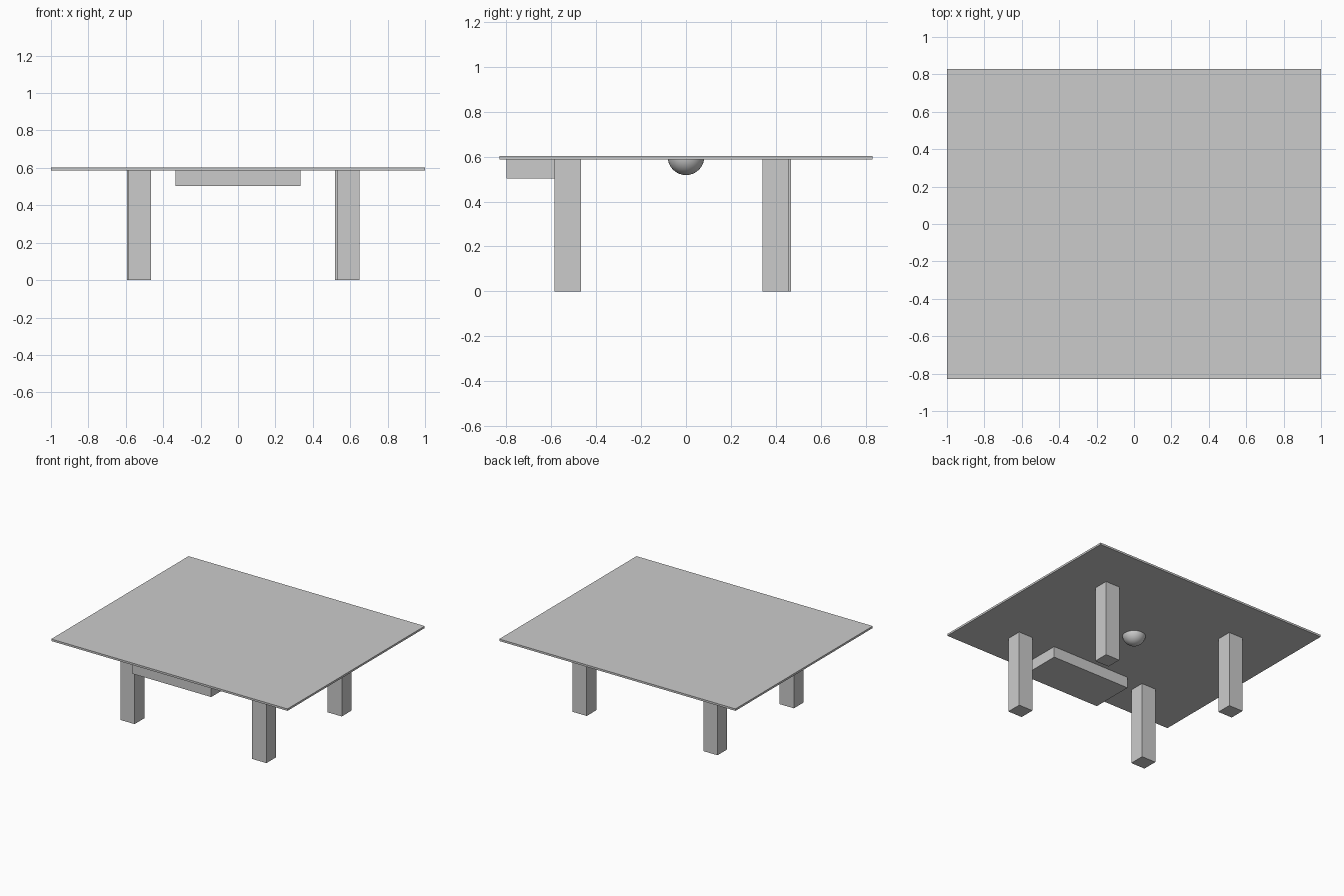
import bpy, bmesh
from math import radians

if "Cube" in bpy.data.objects:
    bpy.data.objects.remove(bpy.data.objects["Cube"])

TOP, UNDER = 0.602, 0.587


def box(name, x0, x1, y0, y1, z0, z1):
    bpy.ops.mesh.primitive_cube_add(
        size=1, location=((x0 + x1) / 2, (y0 + y1) / 2, (z0 + z1) / 2))
    ob = bpy.context.object
    ob.name = name
    ob.scale = (x1 - x0, y1 - y0, z1 - z0)
    bpy.ops.object.transform_apply(location=False, rotation=False, scale=True)
    return ob


# Thin rectangular top
box("table_top", -1, 1, -0.83, 0.83, UNDER, TOP)

# Four legs, slightly irregular in placement
LEG_W, LEG_D = 0.12, 0.117
for name, x, y in (("front_left_leg", -0.586, -0.585),
                   ("front_right_leg", 0.53, -0.585),
                   ("back_left_leg", -0.594, 0.35),
                   ("back_right_leg", 0.519, 0.342)):
    box(name, x, x + LEG_W, y, y + LEG_D, 0, UNDER)

# Drawer hung under the front edge
box("drawer", -0.333, 0.333, -0.8, -0.467, 0.503, UNDER)

# Half-dome under the centre, its flat side inside the top
bpy.ops.mesh.primitive_uv_sphere_add(segments=32, ring_count=16, radius=0.082,
                                     location=(0, 0, 0.6))
dome = bpy.context.object
dome.name = "under_dome"
bm = bmesh.new()
bm.from_mesh(dome.data)
cut = bmesh.ops.bisect_plane(bm, geom=bm.verts[:] + bm.edges[:] + bm.faces[:],
                             dist=1e-5, plane_co=(0, 0, 0), plane_no=(0, 0, 1),
                             clear_outer=True)
bmesh.ops.holes_fill(bm, edges=[e for e in bm.edges if e.is_boundary], sides=0)
bm.to_mesh(dome.data)
bm.free()
bpy.ops.object.shade_smooth_by_angle(angle=radians(40))
